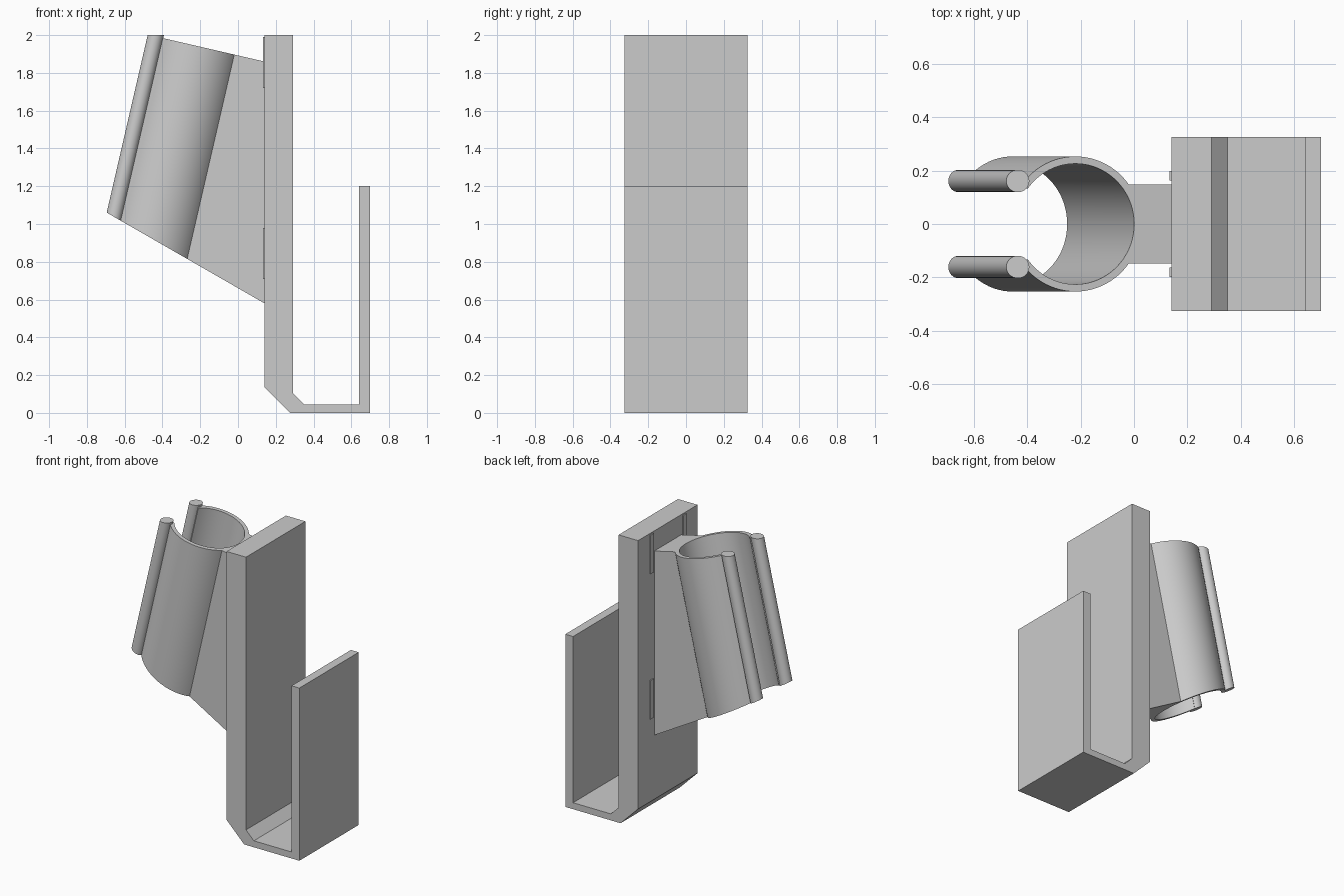
import bpy, bmesh, math

cube = bpy.data.objects.get("Cube")
if cube:
    bpy.data.objects.remove(cube, do_unlink=True)

grey = bpy.data.materials.new("plain grey")
grey.use_nodes = True
grey.diffuse_color = (0.6, 0.6, 0.6, 1)
grey.node_tree.nodes["Principled BSDF"].inputs["Base Color"].default_value = (0.6, 0.6, 0.6, 1)

TILT = math.radians(13)
LEAN = math.tan(TILT)
WALL_X = 0.14          # rear face of the back plate
CLIP_X = -0.668        # clip axis carried down to z = 0
OUTER, INNER = 0.253, 0.226
ARM_Y = 0.148
TOP = (1.86, LEAN)     # cut planes: height at the plate, rise away from it
BOTTOM = (0.58, 0.575)
LEVEL = (2.0, 0.0)


def loft(name, ring_a, ring_b, smooth=False):
    """Solid between two matching outlines."""
    bm = bmesh.new()
    a = [bm.verts.new(p) for p in ring_a]
    b = [bm.verts.new(p) for p in ring_b]
    bm.faces.new(a)
    bm.faces.new(b[::-1])
    n = len(a)
    for i in range(n):
        j = (i + 1) % n
        bm.faces.new((a[j], a[i], b[i], b[j]))
    bmesh.ops.recalc_face_normals(bm, faces=bm.faces)
    mesh = bpy.data.meshes.new(name)
    bm.to_mesh(mesh)
    bm.free()
    mesh.materials.append(grey)
    obj = bpy.data.objects.new(name, mesh)
    bpy.context.collection.objects.link(obj)
    if smooth:
        bpy.ops.object.select_all(action='DESELECT')
        obj.select_set(True)
        bpy.context.view_layer.objects.active = obj
        bpy.ops.object.shade_smooth_by_angle(angle=math.radians(30))
    return obj


def arc(radius, start, end, steps):
    angles = [start + (end - start) * i / steps for i in range(steps + 1)]
    return [(radius * math.cos(t), radius * math.sin(t)) for t in angles]


def slide(section, plane):
    """Carry a clip cross-section along the leaning axis onto a cut plane."""
    height, rise = plane
    points = []
    for u, v in section:
        x = CLIP_X + u / math.cos(TILT)
        z = (height + rise * (WALL_X - x)) / (1 + rise * LEAN)
        points.append((x + LEAN * z, v, z))
    return points


def box(name, x0, x1, y0, y1, z0, z1):
    outline = [(x0, y0), (x1, y0), (x1, y1), (x0, y1)]
    return loft(name, [(x, y, z0) for x, y in outline], [(x, y, z1) for x, y in outline])


# Hook: back plate, floor and front lip in one profile
profile = [(WALL_X, 2), (0.29, 2), (0.29, 0.105), (0.35, 0.045), (0.64, 0.045),
           (0.64, 1.2), (0.7, 1.2), (0.7, 0), (0.275, 0), (WALL_X, 0.135)]
loft("hook", [(x, -0.326, z) for x, z in profile], [(x, 0.326, z) for x, z in profile])

# Open tubular clip
opening = math.radians(144)
shell = arc(OUTER, -opening, opening, 64) + arc(INNER, opening, -opening, 64)
loft("clip_shell", slide(shell, TOP), slide(shell, BOTTOM), True)

# Round rods along the clip opening
for side, label in ((1, "back"), (-1, "front")):
    rod = [(-0.223 + u, side * 0.161 + v) for u, v in arc(0.042, 0, math.tau, 32)[:-1]]
    loft(label + "_clip_rod", slide(rod, LEVEL), slide(rod, BOTTOM), True)

# Arm from the clip to the back plate
half = math.asin(ARM_Y / (OUTER - 0.002))
saddle = arc(OUTER - 0.002, -half, half, 20)
ends = [(WALL_X, ARM_Y), (WALL_X, -ARM_Y)]
loft("support_arm",
     slide(saddle, TOP) + [(x, y, TOP[0]) for x, y in ends],
     slide(saddle, BOTTOM) + [(x, y, BOTTOM[0]) for x, y in ends])

# Thin raised strips beside the arm
for side, label in ((1, "back"), (-1, "front")):
    for z, level in ((1.72, "upper"), (0.71, "lower")):
        y0, y1 = sorted((side * 0.162, side * 0.198))
        box(f"{level}_{label}_strip", WALL_X - 0.007, WALL_X + 0.01, y0, y1, z, z + 0.27)
